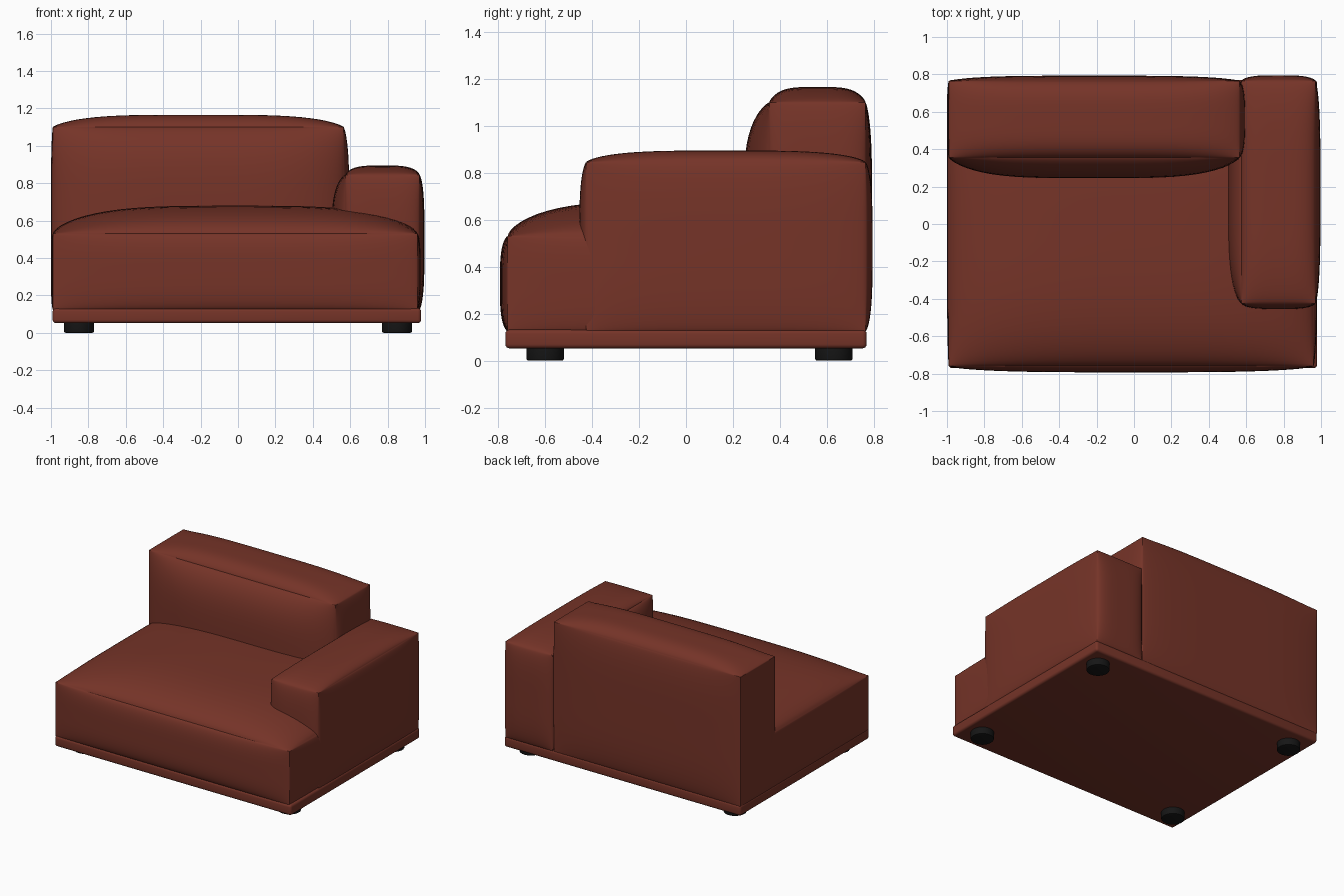
import bpy, bmesh, math

if "Cube" in bpy.data.objects:
    bpy.data.objects.remove(bpy.data.objects["Cube"])


def material(name, rgb):
    m = bpy.data.materials.new(name)
    m.diffuse_color = (*rgb, 1)
    m.use_nodes = True
    m.node_tree.nodes["Principled BSDF"].inputs["Base Color"].default_value = m.diffuse_color
    return m


LEATHER = material("red brown leather", (0.18, 0.034, 0.021))
BLACK = material("black plastic", (0.008, 0.008, 0.008))


def finish(name, bm, mat, angle=40):
    me = bpy.data.meshes.new(name)
    bmesh.ops.recalc_face_normals(bm, faces=bm.faces[:])
    bm.to_mesh(me)
    bm.free()
    me.materials.append(mat)
    ob = bpy.data.objects.new(name, me)
    bpy.context.collection.objects.link(ob)
    bpy.ops.object.select_all(action='DESELECT')
    ob.select_set(True)
    bpy.context.view_layer.objects.active = ob
    bpy.ops.object.shade_smooth_by_angle(angle=math.radians(angle))
    return ob


def cushion(name, lo, hi, bulge, p=3.7, q=0.65):
    """Box from lo to hi whose faces swell outward; bulge = (-x, +x, -y, +y, -z, +z)."""
    bm = bmesh.new()
    bmesh.ops.create_cube(bm, size=2)
    bmesh.ops.subdivide_edges(bm, edges=bm.edges[:], cuts=31, use_grid_fill=True)
    swell = lambda u: max(0.0, 1 - abs(u) ** p) ** q
    for v in bm.verts:
        # denser rows near the seams
        t = [math.sin(c * math.pi / 2) for c in v.co]
        pos = [(lo[i] + hi[i]) / 2 + t[i] * (hi[i] - lo[i]) / 2 for i in range(3)]
        for i in range(3):
            if abs(t[i]) > 0.9999:
                a, b = (t[j] for j in range(3) if j != i)
                s = 1 if t[i] > 0 else -1
                pos[i] += s * bulge[2 * i + (s > 0)] * swell(a) * swell(b)
        v.co = pos
    return finish(name, bm, LEATHER)


# Upholstered parts
cushion("seat", (-0.99, -0.76, 0.125), (0.96, 0.72, 0.53),
        (0.01, 0.02, 0.033, 0, 0, 0.15), p=3.5, q=0.63)
cushion("backrest", (-0.99, 0.355, 0.125), (0.565, 0.765, 1.10),
        (0.01, 0.03, 0.11, 0.028, 0, 0.066), p=4, q=0.75)
cushion("armrest", (0.575, -0.425, 0.125), (0.97, 0.765, 0.845),
        (0.075, 0.027, 0.03, 0.03, 0, 0.05))

# Plinth with rounded edges
bm = bmesh.new()
bmesh.ops.create_cube(bm, size=1)
for v in bm.verts:
    v.co = (v.co.x * 1.97 - 0.006, v.co.y * 1.54, v.co.z * 0.08 + 0.092)
bmesh.ops.bevel(bm, geom=bm.edges[:], offset=0.018, segments=4,
                profile=0.5, affect='EDGES')
finish("plinth", bm, LEATHER)

# Four round feet
for sx, side in ((-1, "left"), (1, "right")):
    for y, end in ((-0.6, "front"), (0.63, "back")):
        bm = bmesh.new()
        bmesh.ops.create_cone(bm, cap_ends=True, segments=32,
                              radius1=0.08, radius2=0.08, depth=0.06)
        rim = [e for e in bm.edges if all(v.co.z < 0 for v in e.verts)]
        bmesh.ops.bevel(bm, geom=rim, offset=0.008, segments=2,
                        profile=0.5, affect='EDGES')
        bmesh.ops.translate(bm, verts=bm.verts[:], vec=(sx * 0.85, y, 0.03))
        finish(f"{end}_{side}_foot", bm, BLACK)
